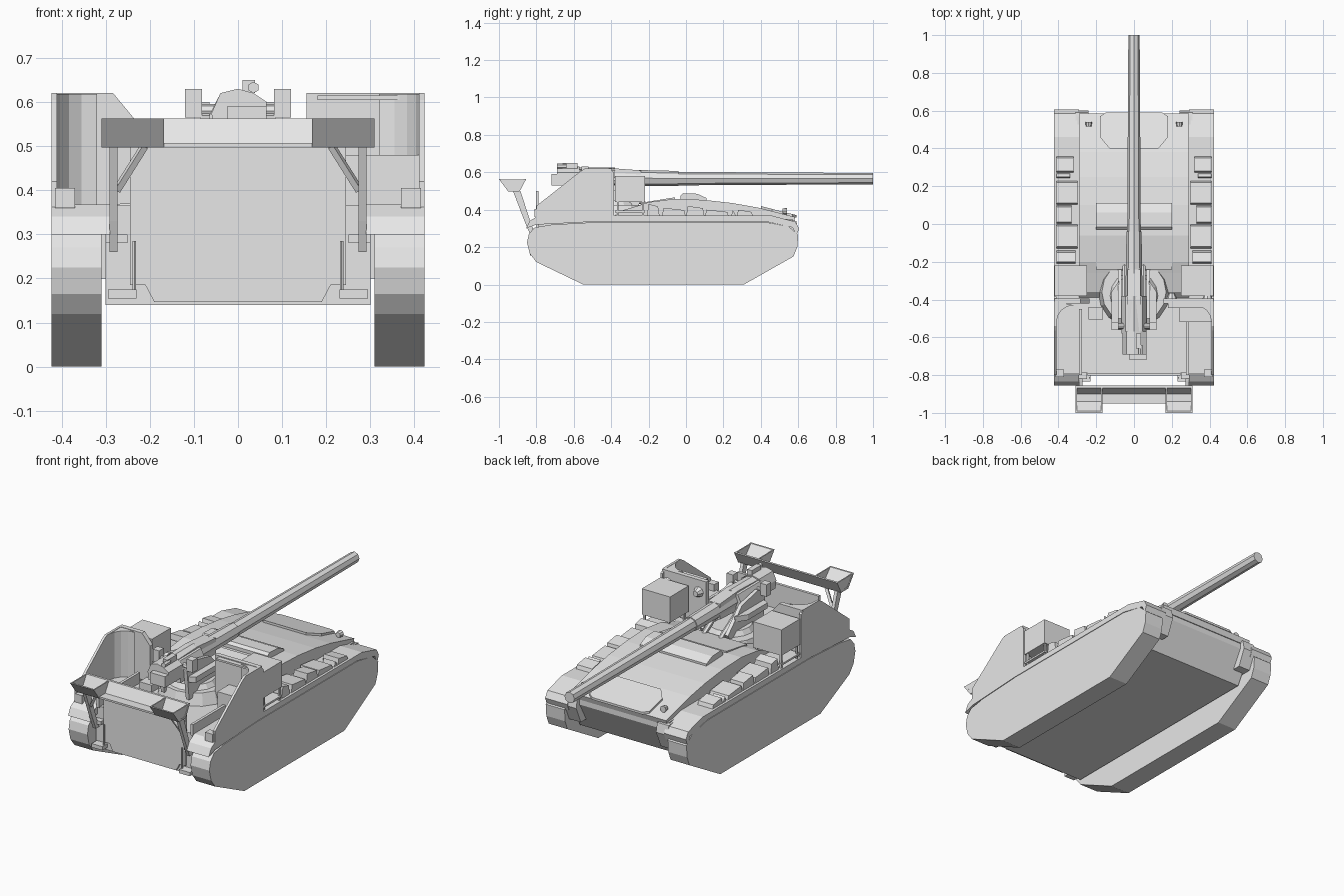
import bpy, bmesh, math
from mathutils import Vector

grey = bpy.data.materials.new("plain_grey")
grey.diffuse_color = (0.8, 0.8, 0.8, 1)


def finish(name, bm):
    bmesh.ops.recalc_face_normals(bm, faces=bm.faces)
    me = bpy.data.meshes.new(name)
    bm.to_mesh(me)
    bm.free()
    me.materials.append(grey)
    ob = bpy.data.objects.new(name, me)
    bpy.context.collection.objects.link(ob)
    return ob


def prism(name, pts, a, b, axis="x"):
    """Extrude a flat outline from a to b along an axis."""
    place = {"x": lambda p, t: (t, p[0], p[1]),
             "y": lambda p, t: (p[0], t, p[1]),
             "z": lambda p, t: (p[0], p[1], t)}[axis]
    bm = bmesh.new()
    lo = [bm.verts.new(place(p, a)) for p in pts]
    hi = [bm.verts.new(place(p, b)) for p in pts]
    bm.faces.new(lo)
    bm.faces.new(hi)
    n = len(pts)
    for i in range(n):
        j = (i + 1) % n
        bm.faces.new((lo[i], lo[j], hi[j], hi[i]))
    return finish(name, bm)


def box(name, x0, x1, y0, y1, z0, z1):
    return prism(name, [(y0, z0), (y1, z0), (y1, z1), (y0, z1)], x0, x1)


def rod(name, p, q, r1, r2, sides=8):
    """Tapered cylinder between two points."""
    p, q = Vector(p), Vector(q)
    d = q - p
    bm = bmesh.new()
    bmesh.ops.create_cone(bm, cap_ends=True, segments=sides, radius1=r1, radius2=r2, depth=d.length)
    bmesh.ops.rotate(bm, verts=bm.verts, matrix=d.to_track_quat("Z", "Y").to_matrix())
    bmesh.ops.translate(bm, verts=bm.verts, vec=(p + q) / 2)
    return finish(name, bm)


def mirror(ob):
    """Copy a part to the other side of the centre plane."""
    bm = bmesh.new()
    bm.from_mesh(ob.data)
    bmesh.ops.scale(bm, vec=(-1, 1, 1), verts=bm.verts)
    return finish(ob.name + "_left", bm)


# Tracks
mirror(prism("track", [(-.55, 0), (.31, 0), (.575, .15), (.595, .2), (.6, .265), (.55, .31),
                       (.42, .335), (-.45, .335), (-.72, .32), (-.81, .305), (-.84, .27),
                       (-.85, .225), (-.835, .165), (-.8, .12)], .31, .423))

# Fenders, bent down at both ends
mirror(prism("fender", [(-.855, .30), (-.8, .32), (-.45, .338), (.42, .338), (.57, .305), (.59, .26),
                        (.605, .30), (.585, .335), (.46, .368), (-.79, .368), (-.835, .34)], .29, .423))

# Hull, deck and nose
prism("hull", [(-.79, .14), (.48, .14), (.57, .30), (.57, .35), (-.79, .365)], -.3, .3)
prism("deck", [(-.40, .35), (.575, .33), (.585, .36), (.5, .382), (.38, .412), (.25, .435), (.1, .452),
               (-.06, .458), (-.2, .44), (-.26, .42), (-.36, .39)], -.29, .29)
mirror(prism("nose_bracket", [(.5, .2), (.56, .2), (.6, .29), (.59, .34), (.5, .35)], .24, .31))

# Driver hatch following the sloped nose
hatch = [(-.18, .57), (-.15, .59), (.15, .59), (.18, .57), (.18, .46), (.13, .4), (-.13, .4), (-.18, .46)]
ob = prism("nose_hatch", hatch, 0, .012, "z")
for v in ob.data.vertices:
    y = v.co.y
    v.co.z += .360 + (.585 - y) * .29 if y > .5 else .382 + (.5 - y) * .25

# Engine deck covers
prism("deck_vent", [(-.03, .45), (.11, .445), (.11, .462), (.06, .485), (-.015, .488), (-.03, .475)], -.2, .2)
prism("deck_panel", [(-.24, .42), (-.06, .45), (-.06, .466), (-.24, .437)], -.2, .2)

# Fender stowage
for i, (y0, y1, x0, z1) in enumerate([(.24, .27, .34, .395), (.27, .36, .32, .40), (.1, .23, .30, .40),
                                      (.0, .1, .33, .42), (-.13, .0, .30, .41), (-.21, -.14, .31, .43)]):
    mirror(prism("fender_box", [(y0, .36), (y1, .36), (y1 - .01, z1 - .012), (y0 + .01, z1)], x0, .41))
mirror(rod("headlight_post", (.24, .53, .35), (.24, .53, .385), .006, .006, 6))
mirror(rod("headlight", (.24, .515, .392), (.24, .54, .392), .014, .018, 8))

# Large crates on short legs
mirror(box("crate", .25, .42, -.38, -.22, .44, .58))
for x in (.26, .405):
    for y in (-.37, -.235):
        mirror(box("crate_leg", x, x + .01, y, y + .01, .36, .44))
mirror(box("crate_tray", .25, .42, -.38, -.22, .385, .395))

# Crew shield: side walls, curved corners and front panels
mirror(prism("shield_side", [(-.8, .36), (-.8, .42), (-.565, .605), (-.54, .62), (-.41, .62), (-.385, .60),
                             (-.385, .36)], .41, .423))
arc = [(.32 + .09 * math.sin(t * math.pi / 8), -.52 + .09 * math.cos(t * math.pi / 8)) for t in range(5)]
mirror(prism("shield_corner", arc + [(.415, -.41)], .36, .618, "z"))
prism("shield_front_right", [(.155, .38), (.155, .62), (.42, .62), (.42, .36)], -.42, -.395, "y")
prism("shield_front_left", [(-.42, .36), (-.42, .62), (-.283, .62), (-.235, .562), (-.235, .37)], -.42, -.395, "y")
box("shield_rim_right", .18, .42, -.445, -.41, .605, .615)
box("crew_locker", .24, .41, -.52, -.42, .36, .48)
box("floor_hatch", -.24, -.165, -.505, -.44, .36, .40)
for x in (.2, .39):
    rod("shield_lamp", (x, -.395, .555), (x, -.365, .555), .028, .015, 8)

# Inner compartment ledges and rear door
mirror(box("side_ledge", .275, .29, -.8, -.45, .36, .42))
prism("rear_door", [(-.19, .147), (.19, .147), (.21, .185), (.245, .185), (.245, .5), (-.245, .5),
                    (-.245, .185), (-.21, .185)], -.803, -.788, "y")
mirror(box("rear_step", .23, .295, -.835, -.785, .155, .175))
mirror(rod("rear_rod", (.235, -.815, .16), (.235, -.815, .285), .005, .005, 6))
mirror(box("rear_hinge", .25, .3, -.82, -.785, .28, .30))
mirror(box("tail_lug", .37, .415, -.81, -.77, .36, .405))

# Recoil spade: notched trough, end plates and arms
prism("spade_back", [(-.95, .497), (-.89, .497), (-.855, .563), (-.868, .563), (-.9, .507), (-.95, .507)], -.31, .31)
mirror(prism("spade_lip", [(-.95, .497), (-1, .563), (-.99, .563), (-.94, .507)], .168, .31))
for x in (.168, .303):
    mirror(prism("spade_end", [(-.95, .498), (-.89, .498), (-.856, .562), (-.999, .562)], x, x + .006))
mirror(prism("spade_arm", [(-.80, .26), (-.83, .26), (-.86, .33), (-.925, .5), (-.885, .5), (-.83, .33)],
             .273, .291))
mirror(rod("spade_brace", (.275, -.87, .40), (.212, -.9, .5), .010, .010, 4))

# Gun turntable and carriage
rod("turntable", (0, -.36, .36), (0, -.36, .425), .19, .17, 16)
rod("turntable_collar", (0, -.38, .42), (0, -.38, .45), .13, .11, 16)
mirror(prism("carriage_cheek", [(-.54, .40), (-.26, .41), (-.24, .45), (-.36, .57), (-.5, .60), (-.56, .57)],
             .065, .085))
mirror(prism("carriage_wing", [(.08, -.3), (.12, -.36), (.12, -.53), (.08, -.55)], .50, .53, "z"))
mirror(box("trunnion_cylinder", .082, .12, -.56, -.52, .565, .63))
mirror(rod("trunnion_pin", (.05, -.54, .58), (.09, -.54, .58), .015, .015, 8))
mirror(rod("elevation_ram", (.05, -.22, .43), (.05, -.4, .54), .013, .013, 6))

# Barrel, sleeve, cradle and breech
rod("barrel", (0, -.05, .566), (0, 1, .566), .036, .030, 8)
rod("barrel_sleeve", (0, -.42, .57), (0, -.04, .567), .046, .040, 8)
prism("cradle", [(-.06, .50), (.06, .50), (.065, .57), (.045, .61), (0, .625), (-.045, .61), (-.065, .57)],
      -.58, -.38, "y")
prism("cradle_nose", [(-.59, .51), (-.24, .525), (-.24, .61), (-.40, .622), (-.59, .615)], -.035, .035)
prism("breech", [(-.055, .53), (.065, .53), (.065, .60), (.035, .62), (0, .63), (-.04, .62), (-.06, .575)],
      -.69, -.57, "y")
box("breech_block", -.025, .065, -.72, -.66, .53, .59)
box("gun_sight", .01, .038, -.66, -.58, .62, .65)
rod("sight_lens", (.035, -.69, .633), (.035, -.64, .633), .013, .013, 6)
